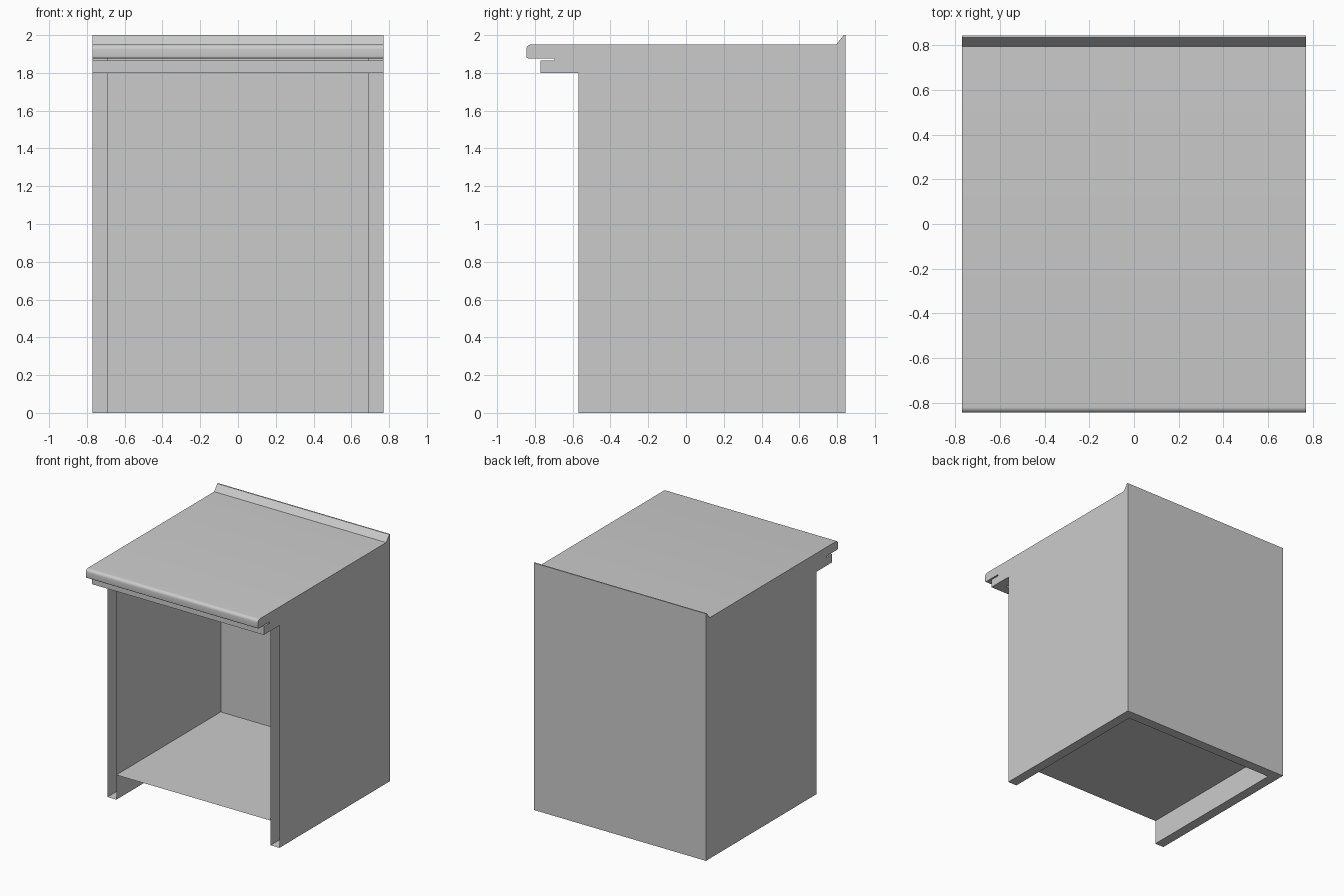
import bpy, bmesh, math

if "Cube" in bpy.data.objects:
    bpy.data.objects.remove(bpy.data.objects["Cube"])

W = 0.77         # half width
T = 0.08         # panel thickness
BACK = 0.845
FRONT = -0.57    # front of the side panels
TOP = 1.877      # underside of the worktop


def prism(name, profile, x0, x1, open_front=False, smooth=False):
    """Extrude a (y, z) profile along x."""
    bm = bmesh.new()
    face = bm.faces.new([bm.verts.new((x0, y, z)) for y, z in profile])
    ext = bmesh.ops.extrude_face_region(bm, geom=[face])
    verts = [v for v in ext["geom"] if isinstance(v, bmesh.types.BMVert)]
    bmesh.ops.translate(bm, verts=verts, vec=(x1 - x0, 0, 0))
    bmesh.ops.recalc_face_normals(bm, faces=bm.faces)
    if open_front:
        bm.normal_update()
        front = [f for f in bm.faces if f.normal.y < -0.9]
        bmesh.ops.delete(bm, geom=front, context="FACES")
    mesh = bpy.data.meshes.new(name)
    bm.to_mesh(mesh)
    bm.free()
    obj = bpy.data.objects.new(name, mesh)
    bpy.context.collection.objects.link(obj)
    if smooth:
        bpy.ops.object.select_all(action="DESELECT")
        obj.select_set(True)
        bpy.context.view_layer.objects.active = obj
        bpy.ops.object.shade_smooth_by_angle(angle=math.radians(40))
    return obj


def rect(y0, y1, z0, z1):
    return [(y0, z0), (y1, z0), (y1, z1), (y0, z1)]


def arc(cy, cz, r, a0, a1, n=6):
    return [(cy + r * math.cos(math.radians(a0 + (a1 - a0) * i / n)),
             cz + r * math.sin(math.radians(a0 + (a1 - a0) * i / n)))
            for i in range(n + 1)]


# Hollow side panels, open at the front, with an arm carrying the front rail
side = [(FRONT, 0), (BACK, 0), (BACK, TOP), (-0.695, TOP), (-0.695, 1.8), (FRONT, 1.8)]
for label, x0, x1 in (("left", -W, -W + T), ("right", W - T, W)):
    prism(label + "_side_panel", side, x0, x1, open_front=True)

# Back panel between the sides
prism("back_panel", rect(BACK - T, BACK, 0, TOP), -W + T, W - T)

# Front rail under the worktop
prism("front_rail", rect(-0.77, -0.695, 1.8, 1.866), -W, W)

# Worktop with a rounded front edge
r_top, r_low = 0.025, 0.01
top_profile = [(BACK, TOP), (BACK, 1.95)]
top_profile += arc(-BACK + r_top, 1.95 - r_top, r_top, 90, 180)
top_profile += arc(-BACK + r_low, TOP + r_low, r_low, 180, 270, 4)
prism("worktop", top_profile, -W, W, smooth=True)

# Sloped splash strip along the back
prism("back_splash", [(0.795, 1.95), (BACK, 1.95), (BACK, 2.0), (0.835, 2.0)], -W, W)

# Thin cabinet floor
bpy.ops.mesh.primitive_plane_add(size=1, location=(0, (FRONT + BACK - T) / 2, 0.2))
floor = bpy.context.object
floor.name = "cabinet_floor"
floor.scale = (2 * (W - T), BACK - T - FRONT, 1)
